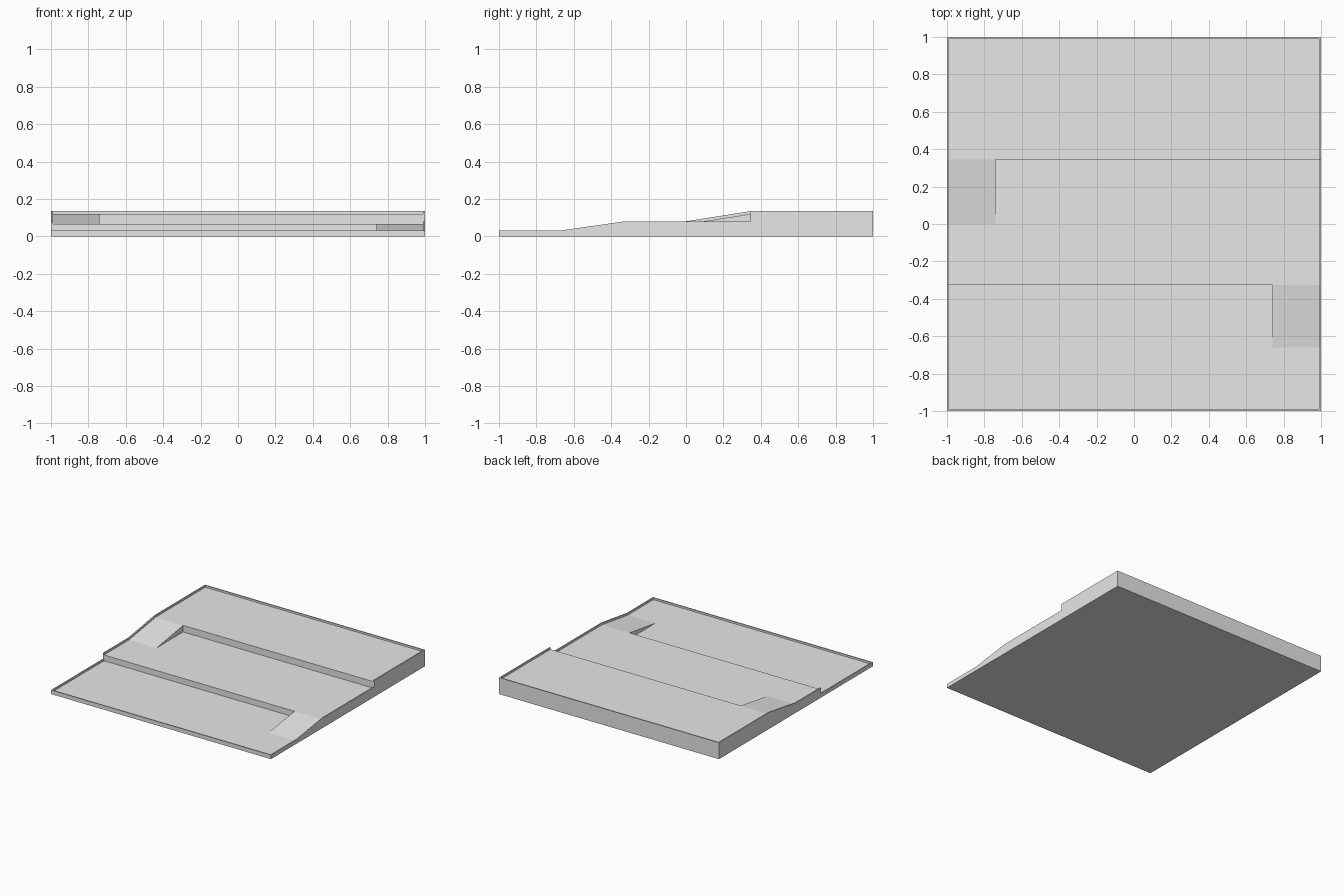
import bpy
import bmesh

cube = bpy.data.objects.get("Cube")
if cube:
    bpy.data.objects.remove(cube, do_unlink=True)

# Floor heights of the three terraces, and the raised border
LOW, MID, HIGH = 0.018, 0.066, 0.12
RIM_H, RIM_W = 0.015, 0.01
RAMP_X = 0.74
STEP_1, STEP_2 = -0.325, 0.345
EDGE = 1 - RIM_W

# Stations from front to back; a repeated value makes a vertical face
STATIONS = [-1, -1, -EDGE, -EDGE, -0.66, STEP_1, STEP_1,
            0, STEP_2, STEP_2, EDGE, EDGE, 1, 1]


def profile(ramp_1=False, ramp_2=False, lift=0.0):
    """Heights along one lengthwise strip, each step either a ramp or a wall."""
    floor = [LOW, LOW, MID if ramp_1 else LOW, MID, MID,
             HIGH if ramp_2 else MID, HIGH, HIGH]
    front, back = LOW + RIM_H, HIGH + RIM_H
    return [0, front, front] + [z + lift for z in floor] + [back, back, 0]


ground = [0] * len(STATIONS)
left_rim = profile(ramp_2=True, lift=RIM_H)
left_floor = profile(ramp_2=True)
middle = profile()
right_floor = profile(ramp_1=True)
right_rim = profile(ramp_1=True, lift=RIM_H)

# Rows across the tile, lofted in a closed ring that includes the underside
rows = [(-1, ground), (-1, left_rim), (-EDGE, left_rim), (-EDGE, left_floor),
        (-RAMP_X, left_floor), (-RAMP_X, middle), (RAMP_X, middle),
        (RAMP_X, right_floor), (EDGE, right_floor), (EDGE, right_rim),
        (1, right_rim), (1, ground)]

bm = bmesh.new()
grid = [[bm.verts.new((x, y, z)) for y, z in zip(STATIONS, heights)]
        for x, heights in rows]
for i, row in enumerate(grid):
    after = grid[(i + 1) % len(grid)]
    for j in range(len(STATIONS) - 1):
        face = bm.faces.new((row[j], after[j], after[j + 1], row[j + 1]))
        if face.calc_area() < 1e-7:
            bm.faces.remove(face)
bmesh.ops.remove_doubles(bm, verts=bm.verts[:], dist=1e-5)
loose = [v for v in bm.verts if not v.link_faces]
bmesh.ops.delete(bm, geom=loose, context='VERTS')
bmesh.ops.recalc_face_normals(bm, faces=bm.faces[:])

mesh = bpy.data.meshes.new("terraced_tile")
bm.to_mesh(mesh)
bm.free()
tile = bpy.data.objects.new("terraced_tile", mesh)
bpy.context.collection.objects.link(tile)

# Plain grey finish
grey = bpy.data.materials.new("light_grey")
grey.use_nodes = True
colour = (0.8, 0.8, 0.8, 1)
grey.diffuse_color = colour
grey.node_tree.nodes["Principled BSDF"].inputs["Base Color"].default_value = colour
mesh.materials.append(grey)
